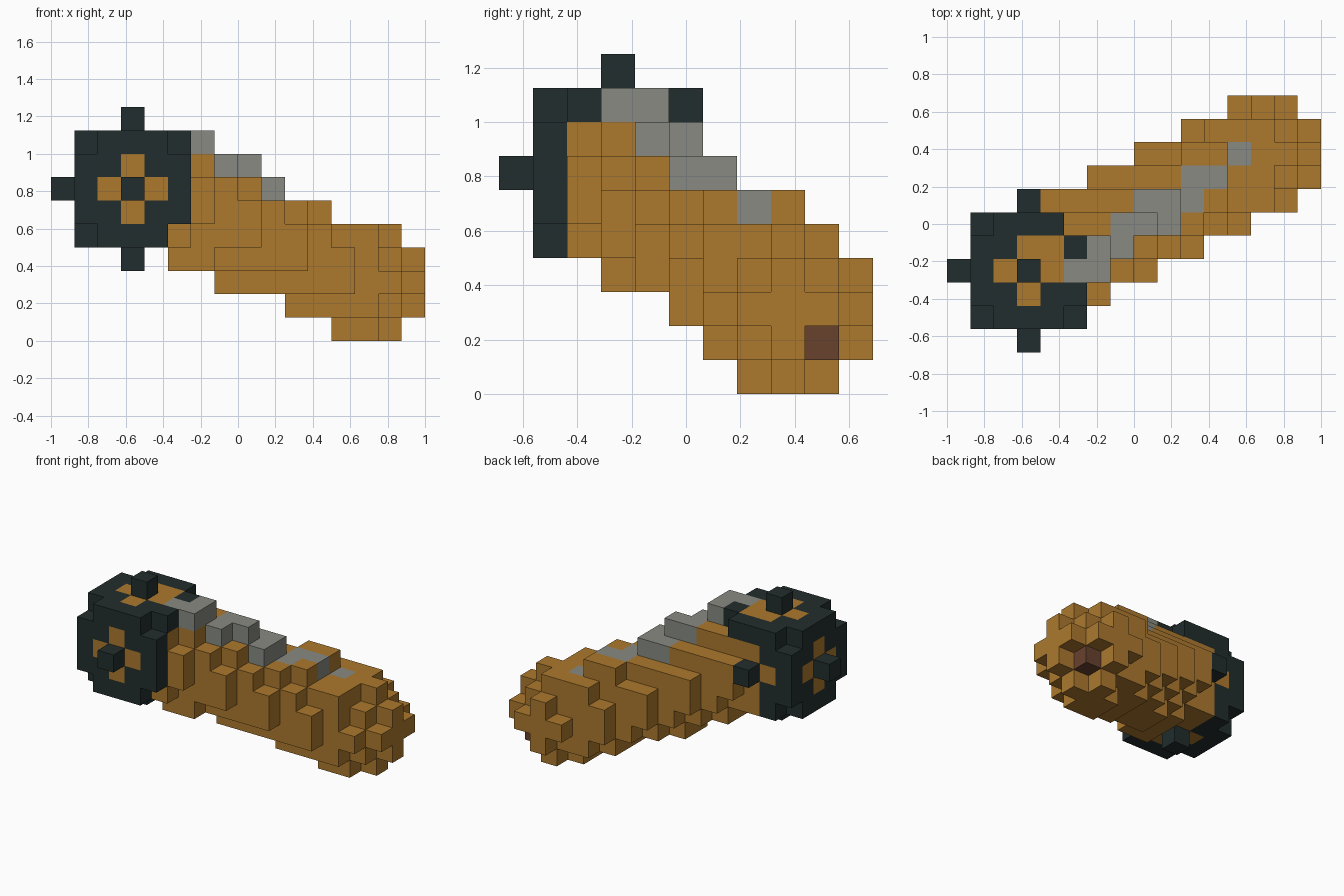
import bpy, bmesh
from mathutils import Vector
from itertools import product

cube = bpy.data.objects.get("Cube")
if cube:
    bpy.data.objects.remove(cube, do_unlink=True)

S = 0.125                                  # edge of one block
ORIGIN = Vector((-1, -0.6875, 0))
HEAD, TIP = Vector((3, 3, 6)), Vector((13, 8, 2))   # ends of the slanted axis
RADIUS = 2.4


def material(name, rgb):
    m = bpy.data.materials.new(name)
    m.use_nodes = True
    m.diffuse_color = (*rgb, 1)
    m.node_tree.nodes["Principled BSDF"].inputs["Base Color"].default_value = (*rgb, 1)
    return m


def axis_distance(p):
    axis = TIP - HEAD
    t = max(0, min(1, (p - HEAD).dot(axis) / axis.length_squared))
    return (p - HEAD - t * axis).length


# Handle: every block close enough to the slanted axis
handle = {c for c in product(range(16), range(11), range(10))
          if axis_distance(Vector(c)) < RADIUS}

# Grey ridge stepping down the top of the handle
ridge = {(5, 3, 8), (6, 3, 8), (6, 4, 8), (7, 4, 7), (7, 5, 7), (8, 5, 7),
         (9, 5, 6), (8, 6, 6), (9, 6, 6), (10, 6, 5), (10, 7, 5), (11, 7, 5),
         (12, 8, 4)}

# Plug on the lower corner of the tip
plug = {(14, 9, 1)}

# Head casing: a five block cube without its corners, with a stud on each side
casing = set()
for d in product(range(-2, 3), repeat=3):
    if sum(abs(v) == 2 for v in d) < 3:
        casing.add(tuple(int(h + v) for h, v in zip(HEAD, d)))
studs = set()
for a, s in product(range(3), (-1, 1)):
    c = [int(v) for v in HEAD]
    c[a] += 3 * s
    studs.add(tuple(c))

# Each block belongs to one part only
handle -= ridge | plug
casing -= handle | ridge
studs -= handle | ridge
solid = handle | ridge | plug | casing | studs


def build(name, cells, mat):
    """Join the exposed sides of the blocks into one mesh."""
    bm = bmesh.new()
    for c in sorted(cells):
        centre = Vector(c) + Vector((0.5, 0.5, 0.5))
        for a, s in product(range(3), (-1, 1)):
            n = Vector((0, 0, 0))
            n[a] = s
            if tuple(int(v) for v in Vector(c) + n) in solid:
                continue
            u = Vector((0, 0, 0))
            u[(a + 1) % 3] = 1
            w = n.cross(u)
            mid = centre + n / 2
            corners = [mid + (p * u + q * w) / 2
                       for p, q in ((-1, -1), (1, -1), (1, 1), (-1, 1))]
            bm.faces.new([bm.verts.new(ORIGIN + S * v) for v in corners])
    bmesh.ops.remove_doubles(bm, verts=bm.verts, dist=S / 100)
    mesh = bpy.data.meshes.new(name)
    bm.to_mesh(mesh)
    bm.free()
    mesh.materials.append(mat)
    obj = bpy.data.objects.new(name, mesh)
    bpy.context.collection.objects.link(obj)


brown = material("golden brown", (0.413, 0.191, 0.027))
dark = material("dark slate", (0.016, 0.026, 0.026))
grey = material("warm grey", (0.246, 0.254, 0.223))
red = material("reddish brown", (0.138, 0.054, 0.027))

build("handle", handle, brown)
build("head_casing", casing, dark)
build("head_studs", studs, dark)
build("top_ridge", ridge, grey)
build("tip_plug", plug, red)
